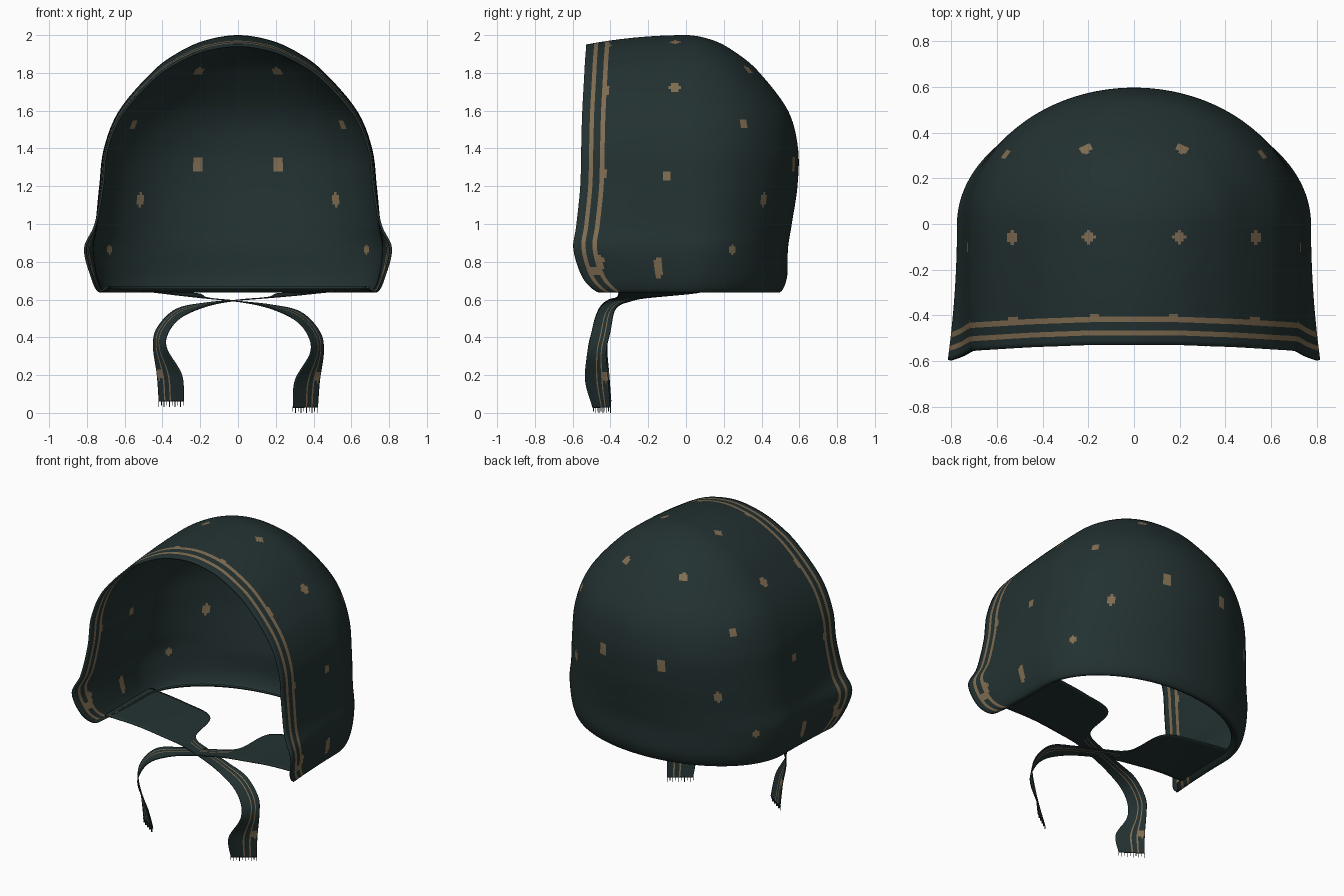
import bpy
import math
from mathutils import Vector

cube = bpy.data.objects.get("Cube")
if cube:
    bpy.data.objects.remove(cube)


def material(name, rgb):
    m = bpy.data.materials.new(name)
    m.use_nodes = True
    m.diffuse_color = (*rgb, 1)
    m.node_tree.nodes["Principled BSDF"].inputs["Base Color"].default_value = (*rgb, 1)
    return m


CLOTH = material("dark green cloth", (0.017, 0.031, 0.031))
TAN = material("tan print", (0.22, 0.155, 0.085))


def spline(points, per_span, first, last):
    """Smooth curve through points, with given phantom end points."""
    p = [Vector(first)] + [Vector(q) for q in points] + [Vector(last)]
    out = []
    for i in range(1, len(p) - 2):
        a, b, c, d = p[i - 1:i + 3]
        for k in range(per_span):
            t = k / per_span
            out.append(b + (c - a) * (t / 2) + (a * 2 - b * 5 + c * 4 - d) * (t * t / 2)
                       + (b * 3 - a - c * 3 + d) * (t ** 3 / 2))
    return out + [p[-2]]


def print_dots(mesh, dots):
    """Colour the faces around the surface spot nearest to each dot."""
    centres = [f.center.copy() for f in mesh.polygons]
    for spot, radius, stretch in dots:
        spot = Vector(spot)
        spot = min(centres, key=lambda c: (c - spot).length_squared)
        for f, c in zip(mesh.polygons, centres):
            d = c - spot
            d.z /= stretch
            if d.length < radius:
                f.material_index = 1


def sheet(name, rows, is_stripe, dots, thickness):
    """Cloth from a grid of points, with stripes by grid rule and round dots."""
    n = len(rows[0])
    verts = [v for row in rows for v in row]
    faces, mats = [], []
    for r in range(len(rows) - 1):
        for c in range(n - 1):
            i = r * n + c
            faces.append((i, i + 1, i + n + 1, i + n))
            mats.append(1 if is_stripe(r, c) else 0)
    mesh = bpy.data.meshes.new(name)
    mesh.from_pydata(verts, [], faces)
    mesh.materials.append(CLOTH)
    mesh.materials.append(TAN)
    mesh.polygons.foreach_set("material_index", mats)
    print_dots(mesh, dots)
    obj = bpy.data.objects.new(name, mesh)
    bpy.context.collection.objects.link(obj)
    weld = obj.modifiers.new("weld", "WELD")
    weld.merge_threshold = 0.0001
    solid = obj.modifiers.new("thickness", "SOLIDIFY")
    solid.thickness = thickness
    solid.offset = -1
    bpy.ops.object.select_all(action="DESELECT")
    obj.select_set(True)
    bpy.context.view_layer.objects.active = obj
    bpy.ops.object.shade_smooth_by_angle(angle=math.radians(50))
    return obj


# Hood profile: height, half width, back depth, half width at front edge, front edge y
profile = [
    (0.66, 0.67, 0.45, 0.69, -0.42), (0.64, 0.72, 0.50, 0.74, -0.47),
    (0.72, 0.755, 0.535, 0.78, -0.55), (0.87, 0.775, 0.54, 0.815, -0.595),
    (1.0, 0.755, 0.56, 0.76, -0.58), (1.2, 0.735, 0.59, 0.722, -0.56),
    (1.4, 0.71, 0.593, 0.70, -0.555), (1.6, 0.63, 0.54, 0.62, -0.55),
    (1.8, 0.46, 0.39, 0.455, -0.54), (1.9, 0.33, 0.275, 0.325, -0.535),
    (1.97, 0.18, 0.15, 0.18, -0.53), (2.0, 0, 0, 0, -0.53)]


def phantom(point, length):
    return Vector(point[:1] + tuple(length * a for a in point[1:4]) + point[4:])


levels = spline(profile, 13, profile[0], phantom(profile[-2], -1))

# Distances back from the front edge; gaps 2 and 4 hold the two stripes
edge_steps = [0, 0.02, 0.042, 0.064, 0.1, 0.124]
SIDE, BACK = 32, 130


def hood_row(level):
    z, w, depth, wf, yf = level
    ys = [yf + s for s in edge_steps]
    start = ys[-1]
    ys += [start * (1 - k / SIDE) for k in range(1, SIDE)]
    side = []
    for y in ys:
        t = y / yf
        drop = 0.05 * t * t * max(0, (z - 1) / 1) ** 2
        side.append(Vector((w + (wf - w) * t ** 2, y, z - drop)))
    arc = []
    for k in range(BACK + 1):
        a = math.pi * k / BACK
        arc.append(Vector((w * math.cos(a), depth * math.sin(a), z)))
    mirrored = [Vector((-p.x, p.y, p.z)) for p in reversed(side)]
    return side + arc + mirrored


rows = [hood_row(level) for level in levels]
columns = len(rows[0]) - 1


def hood_stripe(r, c):
    return min(c, columns - 1 - c) in (2, 4)


# Printed dots on one half: place, radius, vertical stretch
half_dots = [
    ((0.2, -0.06, 1.97), 0.028, 1), ((0.55, -0.06, 1.74), 0.028, 1),
    ((0.73, -0.1, 1.26), 0.026, 1.1), ((0.77, -0.14, 0.77), 0.026, 2.5),
    ((0.21, 0.33, 1.81), 0.028, 1), ((0.55, 0.3, 1.53), 0.022, 1.5),
    ((0.21, 0.56, 1.31), 0.029, 1.4), ((0.5, 0.39, 1.13), 0.021, 1.6),
    ((0.67, 0.23, 0.87), 0.016, 1.8),
    ((0.18, -0.42, 1.96), 0.03, 1), ((0.53, -0.43, 1.72), 0.03, 1),
    ((0.71, -0.44, 1.27), 0.026, 1.4), ((0.79, -0.46, 0.78), 0.03, 2)]


def both_sides(dots):
    return dots + [((-p[0], p[1], p[2]), r, s) for p, r, s in dots]


sheet("hood", rows, hood_stripe, both_sides(half_dots), 0.012)

# Chin tie: front and back edge of the cloth, from the hem flap to the hanging end
front_edge = [
    (0.72, -0.38, 0.66), (0.5, -0.36, 0.645), (0.3, -0.36, 0.625), (0.15, -0.37, 0.612),
    (0, -0.41, 0.6), (-0.16, -0.45, 0.57), (-0.3, -0.48, 0.51), (-0.37, -0.5, 0.43),
    (-0.38, -0.52, 0.34), (-0.3, -0.53, 0.2), (-0.29, -0.49, 0.06)]
back_edge = [
    (0.72, 0.1, 0.66), (0.45, 0.08, 0.645), (0.22, 0.02, 0.635), (0.16, -0.22, 0.615),
    (0, -0.3, 0.6), (-0.17, -0.35, 0.585), (-0.33, -0.38, 0.55), (-0.43, -0.4, 0.45),
    (-0.45, -0.42, 0.35), (-0.43, -0.41, 0.2), (-0.42, -0.4, 0.06)]
SPAN, ACROSS = 10, 18


def tie_stripe(r, c):
    return r > 3 * SPAN and c in (9, 13)


def make_tie(side, sign, lower):
    edges = [spline(e, SPAN, e[0], e[-1]) for e in (front_edge, back_edge)]
    count = len(edges[0])
    tie_rows = []
    for i, (a, b) in enumerate(zip(*edges)):
        shift = Vector((0, 0, -lower * i / count))
        row = [a.lerp(b, k / ACROSS) + shift for k in range(ACROSS + 1)]
        tie_rows.append([Vector((sign * p.x, p.y, p.z)) for p in row])
    dot = [((-sign * 0.42, -0.42, 0.2), 0.026, 1.2)]
    sheet(side + "_flap_and_tie", tie_rows, tie_stripe, dot, 0.006)

    # Loose threads along the cut end
    curve = bpy.data.curves.new(side + "_fringe", "CURVE")
    curve.dimensions = "3D"
    curve.bevel_depth = 0.002
    curve.bevel_resolution = 0
    curve.materials.append(CLOTH)
    for k, p in enumerate(tie_rows[-1][::2]):
        thread = curve.splines.new("POLY")
        thread.points.add(1)
        thread.points[0].co = (p.x, p.y, p.z + 0.005, 1)
        thread.points[1].co = (p.x, p.y, p.z - 0.02 - 0.008 * (k % 2), 1)
    fringe = bpy.data.objects.new(side + "_fringe", curve)
    bpy.context.collection.objects.link(fringe)


make_tie("left", 1, 0)
make_tie("right", -1, 0.032)
